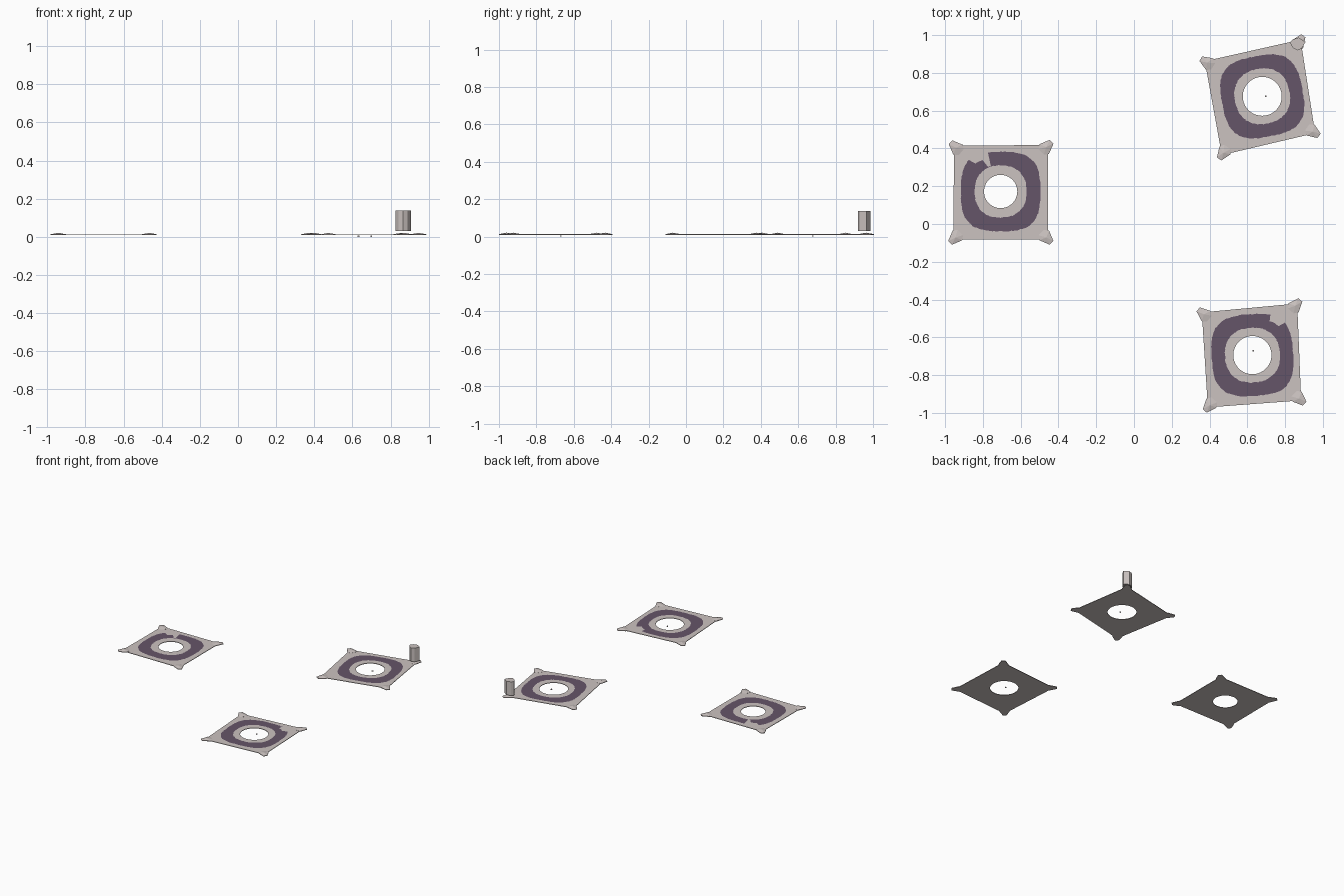
import bpy, bmesh, math, random
from mathutils import Vector

if "Cube" in bpy.data.objects:
    bpy.data.objects.remove(bpy.data.objects["Cube"])

random.seed(4)
Z0, Z1 = 0.009, 0.013          # underside and top of the thin tiles


def material(name, rgb):
    m = bpy.data.materials.new(name)
    m.diffuse_color = (*rgb, 1)
    m.use_nodes = True
    m.node_tree.nodes["Principled BSDF"].inputs["Base Color"].default_value = m.diffuse_color
    return m


STONE = material("pale_stone", (0.60, 0.545, 0.53))
PURPLE = material("dusty_purple", (0.13, 0.089, 0.138))


def finish(bm, name, mats):
    bmesh.ops.recalc_face_normals(bm, faces=bm.faces)
    me = bpy.data.meshes.new(name)
    bm.to_mesh(me)
    bm.free()
    for m in mats:
        me.materials.append(m)
    ob = bpy.data.objects.new(name, me)
    bpy.context.collection.objects.link(ob)
    return ob


def squircle(t, half, n):
    return half / (abs(math.cos(t)) ** n + abs(math.sin(t)) ** n) ** (1 / n)


def edge_distance(c, corners, t):
    """Distance from c to the tile outline in direction t."""
    d, best = Vector((math.cos(t), math.sin(t))), 9.0
    for i in range(4):
        a, b = corners[i], corners[(i + 1) % 4]
        n = Vector((b.y - a.y, a.x - b.x))
        k = n.dot(d)
        if abs(k) > 1e-9 and n.dot(a - c) / k > 0:
            best = min(best, n.dot(a - c) / k)
    return best


def tile(name, c, corners, hole, inner, outer, rot, notches):
    """Square tile with a round hole and a painted ring between hole and edge."""
    angles = [math.tau * i / 120 for i in range(120)]
    angles += [math.atan2(p.y - c.y, p.x - c.x) % math.tau for p in corners]
    angles.sort()
    bm = bmesh.new()
    loops = [[] for _ in range(6)]
    for t in angles:
        jit = random.uniform(-0.002, 0.002)
        r_in = squircle(t - rot, inner, 2.3) + jit
        r_out = squircle(t - rot, outer, 3.0) - jit
        for a, b, f in notches:
            if a <= math.degrees(t) <= b:
                r_out = max(r_in + 0.003, r_out * f)
        r_edge = edge_distance(c, corners, t)
        rows = [(hole, Z1), (r_in, Z1), (r_out, Z1), (r_edge, Z1), (r_edge, Z0), (hole, Z0)]
        for loop, (r, z) in zip(loops, rows):
            loop.append(bm.verts.new((c.x + r * math.cos(t), c.y + r * math.sin(t), z)))
    n = len(angles)
    for k in range(6):
        A, B = loops[k], loops[(k + 1) % 6]
        for i in range(n):
            j = (i + 1) % n
            f = bm.faces.new((A[i], A[j], B[j], B[i]))
            f.material_index = 1 if k == 1 else 0   # second band is the ring
    finish(bm, name, [STONE, PURPLE])


def corner_pad(name, p, c):
    """Low faceted bump with a blunt tip pointing away from the tile centre."""
    u = (p - c).normalized()
    v = Vector((-u.y, u.x))
    outline = [(0.025, -0.014), (0.025, 0.014), (-0.030, 0.036),
               (-0.052, 0.020), (-0.052, -0.020), (-0.030, -0.036)]
    bm = bmesh.new()

    def vert(a, b, z):
        q = p + u * a + v * b
        return bm.verts.new((q.x, q.y, z))
    low = [vert(a, b, Z0) for a, b in outline]
    rim = [vert(a, b, Z1 + 0.0005) for a, b in outline]
    peak = vert(-0.015, 0, 0.021)
    bm.faces.new(low)
    for i in range(6):
        j = (i + 1) % 6
        bm.faces.new((low[i], low[j], rim[j], rim[i]))
        bm.faces.new((rim[i], rim[j], peak))
    finish(bm, name, [STONE])


# name, centre, corners, hole radius, ring inner, ring outer, ring turn, ring notches
TILES = [
    ("left_tile", (-0.706, 0.172),
     [(-0.953, 0.415), (-0.454, 0.418), (-0.454, -0.082), (-0.956, -0.082)],
     0.088, 0.138, 0.210, 0, [(111, 117, 0.62), (118, 132, 0.84)]),
    ("back_tile", (0.679, 0.676),
     [(0.375, 0.862), (0.882, 0.976), (0.959, 0.481), (0.465, 0.365)],
     0.103, 0.146, 0.215, 11, []),
    ("front_tile", (0.627, -0.694),
     [(0.359, -0.468), (0.864, -0.421), (0.885, -0.934), (0.391, -0.971)],
     0.101, 0.145, 0.216, 4, [(47, 64, 0.85)]),
]
for name, c, pts, hole, inner, outer, rot, notches in TILES:
    c, pts = Vector(c), [Vector(p) for p in pts]
    tile(name, c, pts, hole, inner, outer, math.radians(rot), notches)
    for i, p in enumerate(pts):
        corner_pad(f"{name}_corner_{i + 1}", p, c)


def prism(name, outline, z0, z1):
    bm = bmesh.new()
    f = bm.faces.new([bm.verts.new((x, y, z0)) for x, y in outline])
    top = bmesh.ops.extrude_face_region(bm, geom=[f])["geom"]
    bmesh.ops.translate(bm, vec=(0, 0, z1 - z0),
                        verts=[g for g in top if isinstance(g, bmesh.types.BMVert)])
    if f.is_valid and len(bm.faces) < len(outline) + 2:
        bm.faces.new([v for v in f.verts])
    return finish(bm, name, [STONE])


# small post floating above the back tile's corner
prism("corner_post", [(0.825, 0.960), (0.842, 0.978), (0.872, 0.987), (0.908, 0.964),
                      (0.888, 0.930), (0.866, 0.919), (0.842, 0.932)], 0.030, 0.138)

# tiny specks on the ground inside two holes
for i, (x, y) in enumerate([(0.698, 0.677), (0.632, -0.670)]):
    s = 0.004
    prism(f"speck_{i + 1}", [(x - s, y - s), (x + s, y - s), (x + s, y + s), (x - s, y + s)], 0, 0.006)
